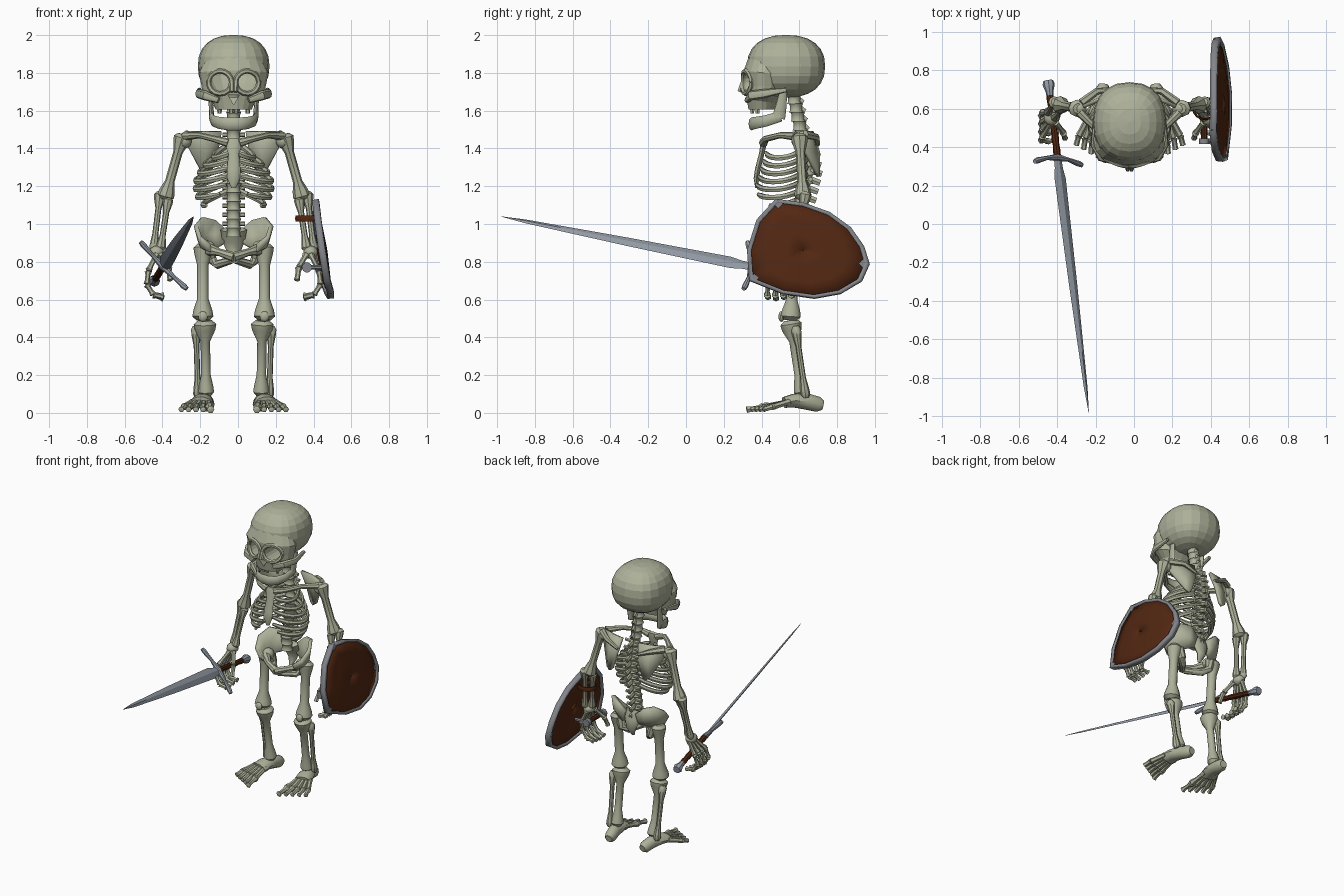
import bpy, bmesh
from math import sin, cos, pi, radians
from mathutils import Vector, Matrix

if "Cube" in bpy.data.objects:
    bpy.data.objects.remove(bpy.data.objects["Cube"])

BODY = (-0.023, 0, 0)   # mirror plane of the body
WORLD = (0, 0, 0)
Y, Z = (0, 1, 0), (0, 0, 1)


def material(name, colour):
    mat = bpy.data.materials.new(name)
    mat.use_nodes = True
    mat.diffuse_color = (*colour, 1)
    mat.node_tree.nodes["Principled BSDF"].inputs["Base Color"].default_value = (*colour, 1)
    return mat


BONE = material("old bone", (.42, .44, .32))
STEEL = material("blade steel", (.31, .35, .4))
IRON = material("dull iron", (.23, .24, .26))
LEATHER = material("brown leather", (.085, .02, .006))


def finish(name, bm, mat, mirror=False, at=BODY, angle=40, thick=0):
    """Turn a bmesh into a finished object."""
    bmesh.ops.recalc_face_normals(bm, faces=bm.faces[:])
    mesh = bpy.data.meshes.new(name)
    bm.to_mesh(mesh)
    bm.free()
    mesh.materials.append(mat)
    if angle:
        mesh.shade_smooth()
        mesh.set_sharp_from_angle(angle=radians(angle))
    obj = bpy.data.objects.new(name, mesh)
    obj.location = at
    bpy.context.collection.objects.link(obj)
    if thick:
        solid = obj.modifiers.new("thickness", "SOLIDIFY")
        solid.thickness, solid.offset = thick, 0
    if mirror:
        obj.modifiers.new("mirror", "MIRROR")
    return obj


def skin(bm, rings, closed=True):
    for r, s in zip(rings, rings[1:]):
        for j in range(len(r) if closed else len(r) - 1):
            k = (j + 1) % len(r)
            bm.faces.new((r[j], r[k], s[k], s[j]))


def tube(bm, points, radii, n=8, ref=Y):
    """Capped loft along points; a radius may be a (side, up) pair."""
    points, rings = [Vector(p) for p in points], []
    for i, p in enumerate(points):
        t = (points[min(i + 1, len(points) - 1)] - points[max(i - 1, 0)]).normalized()
        side = t.cross(Vector(ref)).normalized()
        up = side.cross(t)
        r = radii[i] if isinstance(radii, list) else radii
        a, b = r if isinstance(r, tuple) else (r, r)
        rings.append([bm.verts.new(p + side * a * cos(2 * pi * j / n) + up * b * sin(2 * pi * j / n))
                      for j in range(n)])
    skin(bm, rings)
    bm.faces.new(rings[0])
    bm.faces.new(rings[-1])


def bone(bm, a, b, start, mid, end, ref=Y, n=8):
    """Long bone with swollen ends."""
    a, b = Vector(a), Vector(b)
    stops = [0, .05, .13, .28, .72, .87, .95, 1]
    tube(bm, [a.lerp(b, s) for s in stops],
         [start * .6, start, start * .9, mid, mid, end * .9, end, end * .6], n, ref)


def ball(bm, centre, size, u=10, v=7):
    mat = Matrix.Translation(centre) @ Matrix.Diagonal((*size, 1))
    return bmesh.ops.create_uvsphere(bm, u_segments=u, v_segments=v, radius=1, matrix=mat)["verts"]


def grid(bm, rows, closed=False):
    skin(bm, [[bm.verts.new(p) for p in row] for row in rows], closed)


# Skull: boxy cranium joined to a face, with open sockets
bm = bmesh.new()
for v in ball(bm, (0, 0, 0), (1, 1, 1), 20, 12):
    q = [(1 if c > 0 else -1) * abs(c) ** .86 for c in v.co]
    v.co = (q[0] * .19, .53 + q[1] * .207, 1.835 + q[2] * .166)
skull = finish("skull", bm, BONE, angle=0)
bm = bmesh.new()
tube(bm, [(0, .43, 1.87), (0, .415, 1.8), (0, .415, 1.73), (0, .41, 1.69), (0, .4, 1.65), (0, .4, 1.605)],
     [(.15, .1), (.185, .112), (.17, .108), (.165, .1), (.115, .08), (.095, .07)], 18)
face = finish("face_form", bm, BONE, angle=0)
bm = bmesh.new()
CAP = .46
for x, z, r, n in ((-.072, 1.75, .055, 16), (.072, 1.75, .055, 16), (0, 1.665, .034, 3)):
    tube(bm, [(x, .1, z), (x, CAP, z)], r, n, (1, 0, 0))
sockets = finish("socket_cutter", bm, BONE, angle=0)
for helper, mode in ((face, "UNION"), (sockets, "DIFFERENCE")):
    helper.hide_render = True
    mod = skull.modifiers.new(mode, "BOOLEAN")
    mod.object, mod.operation, mod.solver = helper, mode, "EXACT"
bpy.context.view_layer.update()
depsgraph = bpy.context.evaluated_depsgraph_get()
carved = bpy.data.meshes.new_from_object(skull.evaluated_get(depsgraph))
skull.modifiers.clear()
skull.data = carved
for helper in (face, sockets):
    bpy.data.objects.remove(helper)
bm = bmesh.new()
bm.from_mesh(carved)
caps = [f for f in bm.faces if abs(f.calc_center_median().y - CAP) < .002 and abs(f.normal.y) > .99]
bmesh.ops.delete(bm, geom=caps, context="FACES")
bm.to_mesh(carved)
bm.free()

# Eye rims, cheekbones, nose ridge
bm = bmesh.new()
rim = []
for k in range(17):
    a = 2 * pi * k / 16
    x = .072 + .061 * cos(a)
    rim.append((x, .302 + 2.6 * x * x, 1.75 + .06 * sin(a)))
tube(bm, rim, .014, 6)
tube(bm, [(.08, .325, 1.655), (.15, .345, 1.68), (.19, .41, 1.69), (.18, .53, 1.71)],
     [.016, (.02, .026), (.013, .024), .012], 8, Z)
tube(bm, [(.01, .305, 1.76), (.01, .283, 1.7)], [.014, .012], 6)
finish("eye_rims_and_cheekbones", bm, BONE, True)

# Jaw and teeth
bm = bmesh.new()
half = [(.118, .5, 1.57), (.108, .42, 1.545), (.075, .365, 1.535), (.03, .345, 1.53)]
tube(bm, half + [(-x, y, z) for x, y, z in half[::-1]],
     [(.014, .035 - .002 * abs(k - 3.5)) for k in range(8)], 8, Z)
for s in (-1, 1):
    tube(bm, [(s * .125, .515, 1.7), (s * .12, .505, 1.63), (s * .116, .49, 1.56)],
         [(.012, .02), (.012, .028), (.014, .035)])
    for x in (.013, .075):
        tube(bm, [(s * x, .345 + x * .45, 1.63), (s * x, .345 + x * .45, 1.585)], [.015, .011], 6)
finish("jaw_and_teeth", bm, BONE)

# Spine: one vertebra per level
CURVE = [(1.7, .565), (1.5, .605), (1.38, .635), (1.28, .645), (1.15, .615), (1.02, .59), (.9, .6)]


def spine_y(z):
    for (z1, y1), (z2, y2) in zip(CURVE, CURVE[1:]):
        if z2 <= z <= z1:
            return y1 + (y2 - y1) * (z1 - z) / (z1 - z2)


bm = bmesh.new()
for k in range(16):
    z = 1.66 - .047 * k
    y = spine_y(z)
    tube(bm, [(0, y, z + .024), (0, y, z + .013), (0, y, z - .013), (0, y, z - .024)],
         [.04, .034, .034, .04], 10)
    reach = .045 if k < 4 else .075
    tube(bm, [(0, y + .02, z), (0, y + reach, z - .02)], [(.014, .02), (.012, .018)], 6, Z)
    if 3 < k < 15:
        tube(bm, [(-.06, y + .025, z), (.06, y + .025, z)], .012, 6)
finish("spine", bm, BONE)

# Ribs, breastbone, collarbones
bm = bmesh.new()
for i, width in enumerate((.11, .155, .185, .205, .207, .195, .165)):
    back, front, top = .64, .42 - .012 * min(i, 4), 1.44 - .042 * i
    end = (.95, .95, .95, .95, .94, .88, .66)[i] * pi
    path = []
    for k in range(13):
        a = end * k / 12
        path.append((width * sin(a), (back + front) / 2 + (back - front) / 2 * cos(a),
                     top - .09 * sin(.8 * a)))
    tube(bm, path, [(.011, .016)] * 12 + [(.008, .01)], 6, Z)
finish("ribs", bm, BONE, True)
bm = bmesh.new()
tube(bm, [(0, .415, 1.45), (0, .41, 1.42), (0, .4, 1.37), (0, .38, 1.29), (0, .372, 1.24), (0, .375, 1.19)],
     [(.035, .012), (.045, .016), (.028, .014), (.036, .015), (.034, .014), (.012, .008)])
finish("breastbone", bm, BONE)
bm = bmesh.new()
tube(bm, [(.03, .41, 1.43), (.1, .42, 1.45), (.18, .5, 1.47), (.26, .58, 1.465)], [.024, .017, .016, .024], 8, Z)
finish("collarbones", bm, BONE, True)

# Shoulder blades
bm = bmesh.new()
grid(bm, [[(.065, .665, 1.49), (.15, .65, 1.49), (.24, .61, 1.49)],
          [(.085, .7, 1.38), (.15, .685, 1.37), (.24, .62, 1.41)],
          [(.12, .7, 1.27), (.14, .7, 1.25), (.165, .69, 1.27)]])
finish("shoulder_blades", bm, BONE, True, thick=.02)
bm = bmesh.new()
tube(bm, [(.08, .7, 1.42), (.17, .69, 1.46), (.25, .63, 1.475)], [.01, .018, .022], 6, Z)
finish("shoulder_ridges", bm, BONE, True)

# Arms
bm = bmesh.new()
bone(bm, (.268, .6, 1.475), (.365, .62, 1.13), .045, .025, .046)
ball(bm, (.26, .6, 1.44), (.04, .042, .04))
finish("upper_arms", bm, BONE, True)
bm = bmesh.new()
bone(bm, (.345, .605, 1.14), (.388, .555, .86), .028, .016, .027)
bone(bm, (.388, .635, 1.17), (.425, .58, .86), .032, .016, .024)
finish("forearms", bm, BONE, True)

# Hands curled around a grip
bm = bmesh.new()
ball(bm, (.408, .555, .85), (.04, .045, .035))
for k in range(4):
    y = .435 + .042 * k
    knuckles = [(.408, .525 + .02 * k, .84), (.452, y + .02, .75), (.46, y, .68), (.425, y - .005, .625),
                (.37, y, .605 + .008 * abs(k - 1))]
    for a, b in zip(knuckles, knuckles[1:]):
        bone(bm, a, b, .019, .013, .018, n=6)
for a, b in (((.385, .53, .84), (.345, .475, .77)), ((.345, .475, .77), (.335, .445, .7))):
    bone(bm, a, b, .02, .014, .017, n=6)
finish("hands", bm, BONE, True)

# Pelvis
bm = bmesh.new()
crest = [(.04, .66, .97), (.1, .67, 1.02), (.165, .63, 1.035), (.2, .56, .99), (.18, .5, .93), (.13, .475, .89)]
base = [(.05, .64, .9), (.08, .63, .88), (.12, .6, .87), (.135, .57, .86), (.13, .54, .86), (.1, .5, .86)]
middle = [(Vector(a) + Vector(b)) / 2 + Vector((.012, .01, -.012)) for a, b in zip(crest, base)]
grid(bm, [crest, middle, base])
finish("hip_wings", bm, BONE, True, thick=.024)
bm = bmesh.new()
tube(bm, [(.13, .54, .865), (.075, .49, .85), (0, .465, .825)], [.032, .02, .026], 8, Z)
tube(bm, [(.13, .59, .87), (.115, .6, .81), (.085, .57, .785), (.01, .475, .81)], [.035, .026, .024, .02], 8)
ball(bm, (.135, .57, .87), (.04, .045, .042))
finish("hip_arches", bm, BONE, True)
bm = bmesh.new()
tube(bm, [(0, .62, .97), (0, .65, .91), (0, .66, .85), (0, .635, .8)],
     [(.07, .032), (.06, .028), (.035, .02), (.012, .01)])
finish("tailbone", bm, BONE)

# Legs
bm = bmesh.new()
bone(bm, (.163, .58, .895), (.163, .553, .49), .05, .03, .056, n=10)
finish("thighs", bm, BONE, True)
bm = bmesh.new()
ball(bm, (.163, .505, .51), (.026, .016, .028))
bone(bm, (.152, .553, .49), (.145, .615, .09), .06, .025, .042, n=10)
bone(bm, (.2, .58, .46), (.188, .635, .08), .027, .015, .026)
finish("shins", bm, BONE, True)

# Feet
bm = bmesh.new()
tube(bm, [(.135, .725, .04), (.138, .7, .045), (.15, .64, .06), (.165, .57, .065), (.175, .52, .055)],
     [.025, (.038, .042), (.04, .045), (.055, .038), (.06, .03)], 10, Z)
for k in range(5):
    ankle, knuckle = (.135 + .02 * k, .55, .06), (.128 + .034 * k, .41 + .012 * k, .032)
    tip = (.122 + .039 * k, .32 + .022 * k, .017)
    size = .024 if k == 0 else .019
    bone(bm, ankle, knuckle, size, .016, size, Z, 6)
    bone(bm, knuckle, tip, size, .014, size * .85, Z, 6)
finish("feet", bm, BONE, True)

# Sword, laid out along its own axes
hilt = Vector((-.397, .345, .775))
point = Vector((-.235, -.98, 1.04))
along = (point - hilt).normalized()
across = Vector((.69, 0, -.72))
across = (across - along * across.dot(along)).normalized()
flat = along.cross(across)
bm = bmesh.new()
tube(bm, [hilt.lerp(point, s) for s in (0, .04, .08, .5, .9, 1)],
     [(.028, .009), (.03, .009), (.042, .009), (.031, .008), (.014, .005), (.001, .001)], 4, flat)
finish("sword_blade", bm, STEEL, at=WORLD, angle=10)
bm = bmesh.new()
tube(bm, [hilt + across * s + along * abs(s) ** 2 for s in (-.175, -.155, -.08, 0, .08, .155, .175)],
     [.012, .016, .011, .02, .011, .016, .012], 8, along)
tube(bm, [hilt - along * s for s in (.33, .35, .39, .41)], [.019, .02, .032, .026], 8, flat)
finish("sword_guard_and_pommel", bm, STEEL, at=WORLD)
bm = bmesh.new()
tube(bm, [hilt - along * .034 * k for k in range(11)], [.017 + .003 * (k % 2) for k in range(11)], 8, flat)
finish("sword_grip", bm, LEATHER, at=WORLD)

# Shield: curved board, raised rim and corner studs
EDGE = [(.475, 1.13), (.62, 1.11), (.76, 1.06), (.87, .98), (.94, .88), (.97, .785), (.93, .695),
        (.82, .63), (.68, .605), (.51, .63), (.335, .7), (.325, .86), (.375, 1.02)]


def shield_row(scale):
    row = []
    for y, z in EDGE:
        y, z = .62 + (y - .62) * scale, .86 + (z - .86) * scale
        row.append(Vector((.41 + .16 * (1.135 - z) - .2 * (y - .55) ** 2 + .012 * (1 - scale), y, z)))
    return row


bm = bmesh.new()
grid(bm, [shield_row(s) for s in (.98, .66, .33, .01)], True)
finish("shield_board", bm, LEATHER, at=WORLD, thick=.016)
bm = bmesh.new()
grid(bm, [shield_row(s) for s in (1, .925)], True)
finish("shield_rim", bm, IRON, at=WORLD, thick=.036)
bm = bmesh.new()
for k in (0, 5, 10):
    p = shield_row(.91)[k]
    tube(bm, [p - Vector((.014, 0, 0)), p + Vector((.014, 0, 0))], .024, 4)
finish("shield_studs", bm, IRON, at=WORLD, angle=0)

# Shield handle and forearm strap
bm = bmesh.new()
for y in (.43, .61):
    tube(bm, [(.365, y - .014, .77), (.365, y + .014, .77)], .027, 10, Z)
    tube(bm, [(.365, y, .77), (.46, y, .77)], .012, 6)
finish("handle_brackets", bm, IRON, at=WORLD)
bm = bmesh.new()
tube(bm, [(.365, .43, .77), (.365, .61, .77)], .016, 8, Z)
tube(bm, [(.37 + .062 * cos(a * pi / 8), .6 + .055 * sin(a * pi / 8), 1.03) for a in range(17)], (.006, .018), 6, Z)
finish("handle_and_strap", bm, LEATHER, at=WORLD)
